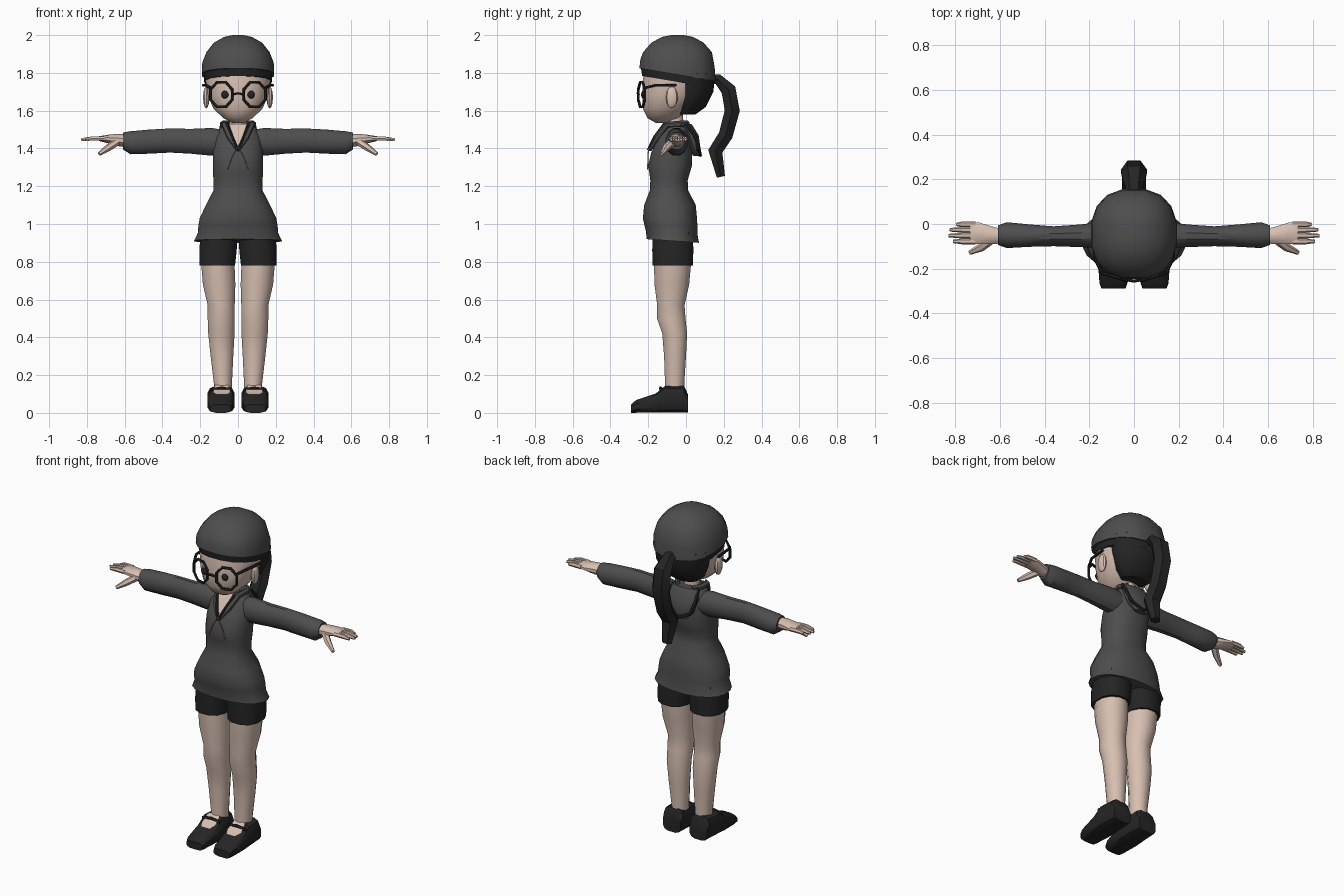
import bpy, bmesh, math
from mathutils import Vector

cube = bpy.data.objects.get("Cube")
if cube:
    bpy.data.objects.remove(cube)


def material(name, rgb):
    m = bpy.data.materials.new(name)
    m.use_nodes = True
    m.diffuse_color = (*rgb, 1)
    m.node_tree.nodes["Principled BSDF"].inputs["Base Color"].default_value = (*rgb, 1)
    return m


SKIN = material("skin", (0.68, 0.52, 0.44))
GREY = material("charcoal", (0.075, 0.075, 0.075))
DARK = material("near_black", (0.018, 0.018, 0.018))
CORD = material("cord_tan", (0.45, 0.33, 0.26))
parts = []


def add(name, mesh, *mats):
    mesh.materials.clear()
    for m in mats:
        mesh.materials.append(m)
    ob = bpy.data.objects.new(name, mesh)
    bpy.context.scene.collection.objects.link(ob)
    parts.append(ob)
    return ob


def loft(name, mat, rings, axis="z", n=12, power=2, side=1, alt=None, rule=None):
    """Rings are (position on axis, centre a, centre b, radius a, radius b, tilt)."""
    bm = bmesh.new()
    loops = []
    for pos, ca, cb, ra, rb, *tilt in rings:
        loop = []
        for i in range(n):
            t = math.tau * (i + 0.5) / n
            c, s = math.cos(t), math.sin(t)
            a = math.copysign(abs(c) ** (2 / power), c) * ra
            b = math.copysign(abs(s) ** (2 / power), s) * rb
            p = pos - (tilt[0] * b if tilt else 0)
            co = {"z": (ca + a, cb + b, p), "x": (p, ca + a, cb + b),
                  "y": (ca + a, p, cb + b)}[axis]
            loop.append(bm.verts.new((co[0] * side, co[1], co[2])))
        loops.append(loop)
    for lo, hi in zip(loops, loops[1:]):
        for i in range(n):
            j = (i + 1) % n
            bm.faces.new((lo[i], lo[j], hi[j], hi[i]))
    bm.faces.new(loops[0])
    bm.faces.new(loops[-1])
    bmesh.ops.recalc_face_normals(bm, faces=bm.faces)
    if rule:
        for f in bm.faces:
            f.material_index = int(rule(f.calc_center_median(), f.normal))
    mesh = bpy.data.meshes.new(name)
    bm.to_mesh(mesh)
    bm.free()
    return add(name, mesh, mat, *([alt] if alt else []))


def tube(name, mat, points, radius, radii=None, side=1, cyclic=False, sides=1):
    cu = bpy.data.curves.new(name, "CURVE")
    cu.dimensions = "3D"
    cu.bevel_depth = radius
    cu.bevel_resolution = sides
    cu.use_fill_caps = True
    sp = cu.splines.new("POLY")
    sp.points.add(len(points) - 1)
    sp.use_cyclic_u = cyclic
    for i, (x, y, z) in enumerate(points):
        sp.points[i].co = (x * side, y, z, 1)
        sp.points[i].radius = radii[i] if radii else 1
    tmp = bpy.data.objects.new(name + "_path", cu)
    mesh = bpy.data.meshes.new_from_object(tmp)
    bpy.data.objects.remove(tmp)
    return add(name, mesh, mat)


def strip(name, mat, rows):
    """Thin plate; each row is (centre x, half width, y, z)."""
    verts = [(cx + s * w, y, z) for cx, w, y, z in rows for s in (-1, 1)]
    faces = [(2 * i, 2 * i + 1, 2 * i + 3, 2 * i + 2) for i in range(len(rows) - 1)]
    mesh = bpy.data.meshes.new(name)
    mesh.from_pydata(verts, [], faces)
    return add(name, mesh, mat)


def ball(name, mat, centre, size):
    bm = bmesh.new()
    bmesh.ops.create_uvsphere(bm, u_segments=10, v_segments=6, radius=1)
    for v in bm.verts:
        v.co = Vector(centre) + v.co * Vector(size)
    mesh = bpy.data.meshes.new(name)
    bm.to_mesh(mesh)
    bm.free()
    return add(name, mesh, mat)


# Head and hair
loft("face", SKIN, [(1.535, 0, -.13, .03, .03), (1.56, 0, -.12, .078, .085),
                    (1.61, 0, -.105, .132, .125), (1.68, 0, -.075, .162, .16),
                    (1.76, 0, -.06, .175, .172), (1.83, 0, -.05, .17, .17)], n=16, power=2.2)
loft("neck", SKIN, [(1.48, 0, -.055, .048, .045), (1.6, 0, -.06, .045, .045)])
loft("back_hair", DARK, [(1.58, 0, 0, .08, .05), (1.62, 0, .02, .13, .085),
                         (1.7, 0, .035, .165, .11), (1.8, 0, .03, .18, .125)], n=14)
loft("fringe_band", DARK, [(1.752, 0, -.045, .181, .19, .17),
                           (1.81, 0, -.045, .186, .2, .17)], n=16, power=2.3)
loft("hair_cap", GREY, [(1.79, 0, -.045, .195, .205, .17), (1.85, 0, -.045, .192, .2, .1),
                        (1.91, 0, -.045, .17, .185), (1.96, 0, -.045, .13, .14),
                        (1.99, 0, -.045, .075, .085), (2, 0, -.045, .03, .035)],
     n=16, power=2.4)
tail = tube("ponytail", DARK, [(0, .12, 1.77), (0, .17, 1.765), (0, .225, 1.71), (0, .245, 1.6),
                               (0, .21, 1.47), (0, .155, 1.385), (0, .185, 1.25)],
            .046, [.6, .7, 1, 1, .95, .95, .55])
for v in tail.data.vertices:
    v.co.x *= 1.25

# Hooded top: flared hem, waist, chest
loft("hoodie_body", GREY,
     [(.91, 0, -.07, .235, .14, .07), (.95, 0, -.075, .215, .138, .07),
      (.99, 0, -.08, .212, .142, .04), (1.03, 0, -.085, .205, .145), (1.1, 0, -.085, .172, .138),
      (1.18, 0, -.09, .13, .102), (1.23, 0, -.09, .132, .1), (1.27, 0, -.087, .133, .108),
      (1.305, 0, -.085, .133, .117), (1.38, 0, -.075, .133, .11), (1.46, 0, -.06, .125, .085),
      (1.505, 0, -.045, .1, .065), (1.53, 0, -.05, .06, .05)],
     n=20, power=2.3, alt=DARK,
     rule=lambda c, n: n.z < -.9 or (.94 < c.z < 1 and c.y > -.16 and abs(c.x) > .03)
     or (1.26 < c.z < 1.3 and c.y < -.16))
strip("neckline_skin", SKIN, [(0, .058, -.108, 1.53), (0, .032, -.155, 1.46), (0, .003, -.192, 1.395)])
loft("hood", GREY, [(1.36, 0, .055, .045, .015), (1.4, 0, .048, .085, .03),
                    (1.47, 0, .03, .1, .038), (1.53, 0, 0, .09, .03)])
tube("hood_rim", DARK, [(-.085, .0, 1.53), (-.095, .045, 1.47), (-.075, .068, 1.4), (0, .075, 1.365),
                        (.075, .068, 1.4), (.095, .045, 1.47), (.085, .0, 1.53)], .01)

for side, word in ((1, "left_"), (-1, "right_")):
    # Face details and glasses
    ball(word + "ear", SKIN, (side * .168, -.075, 1.67), (.018, .032, .058))
    ball(word + "eye", DARK, (side * .07, -.226, 1.685), (.021, .012, .021))
    rim = []
    for k in range(8):
        a = math.tau * (k + .5) / 8
        x = .088 + .062 * math.cos(a)
        rim.append((x, -.262 + .3 * x, 1.685 + .07 * math.sin(a)))
    tube(word + "lens_rim", DARK, rim, .008, side=side, cyclic=True)
    tube(word + "temple_arm", DARK, [(.143, -.22, 1.72), (.172, -.16, 1.735), (.184, -.05, 1.735)],
         .008, side=side)

    # Collar and cord
    tube(word + "collar", GREY, [(0, -.192, 1.39), (.042, -.15, 1.46), (.07, -.1, 1.525),
                                 (.08, -.03, 1.53), (.05, .01, 1.53)], .017, [.5, 1, 1, 1, 1], side)
    tube(word + "collar_edge", DARK, [(0, -.2, 1.392), (.03, -.168, 1.46), (.056, -.114, 1.532)],
         .007, side=side)
    tube(word + "cord", CORD, [(0, -.198, 1.41), (.03, -.201, 1.36), (.055, -.203, 1.29)],
         .003, side=side)

    # Arm and hand
    loft(word + "sleeve", GREY,
         [(.07, -.05, 1.43, .06, .07), (.14, -.05, 1.435, .06, .076), (.25, -.053, 1.438, .052, .068),
          (.36, -.055, 1.442, .046, .066), (.47, -.052, 1.436, .052, .066),
          (.57, -.05, 1.43, .06, .063), (.61, -.05, 1.44, .045, .046)],
         axis="x", n=12, side=side, alt=DARK,
         rule=lambda c, n: n.z < -.1 and abs(c.x) > .18)
    loft(word + "palm", SKIN,
         [(.59, -.055, 1.44, .034, .034), (.64, -.05, 1.445, .042, .032),
          (.69, -.042, 1.45, .05, .022), (.735, -.04, 1.452, .05, .013)],
         axis="x", n=10, side=side)
    for finger, (y, tip) in enumerate(((-.078, .81), (-.052, .83), (-.026, .825), (-.002, .795))):
        tube(f"{word}finger_{finger + 1}", SKIN, [(.71, y, 1.452), (.77, y, 1.453), (tip, y, 1.447)],
             .013, [1, 1, .6], side)
    tube(word + "thumb", SKIN, [(.64, -.07, 1.435), (.685, -.105, 1.405), (.735, -.128, 1.37)],
         .019, [1.1, 1, .55], side)

    # Shorts and leg
    loft(word + "shorts_leg", DARK,
         [(.78, .11, -.07, .097, .11), (.86, .106, -.07, .102, .112), (.96, .1, -.07, .1, .11)],
         n=12, power=2.4, side=side, alt=GREY,
         rule=lambda c, n: abs(c.x) > .12 and abs(n.x) > .4 and n.y < -.1)
    loft(word + "leg", SKIN,
         [(.11, .08, -.06, .048, .053), (.16, .08, -.06, .05, .053), (.3, .085, -.058, .062, .06),
          (.42, .088, -.06, .072, .068), (.5, .089, -.078, .074, .078), (.57, .089, -.08, .074, .075),
          (.68, .1, -.075, .089, .095), (.83, .109, -.07, .092, .104)], n=12, side=side)

    # Shoe with open instep and strap
    loft(word + "shoe", DARK,
         [(-.29, .092, .023, .055, .023), (-.265, .092, .034, .064, .034),
          (-.16, .09, .052, .074, .052), (-.11, .09, .072, .074, .072),
          (-.01, .09, .072, .066, .072), (.01, .09, .05, .06, .05)],
         axis="y", n=12, power=3.2, side=side)
    cx = side * .086
    strip(word + "instep", SKIN, [(cx, .036, -.106, .148), (cx, .046, -.16, .109),
                                  (cx, .03, -.195, .098)])
    tube(word + "shoe_strap", DARK, [(.03, -.132, .122), (.086, -.134, .132), (.146, -.132, .122)],
         .009, side=side)

tube("glasses_bridge", DARK, [(-.031, -.25, 1.685), (0, -.256, 1.692), (.031, -.25, 1.685)], .007)

# Soft shading with sharp creases kept
bpy.ops.object.select_all(action="DESELECT")
for ob in parts:
    ob.select_set(True)
bpy.context.view_layer.objects.active = parts[0]
bpy.ops.object.shade_smooth_by_angle(angle=math.radians(35))
